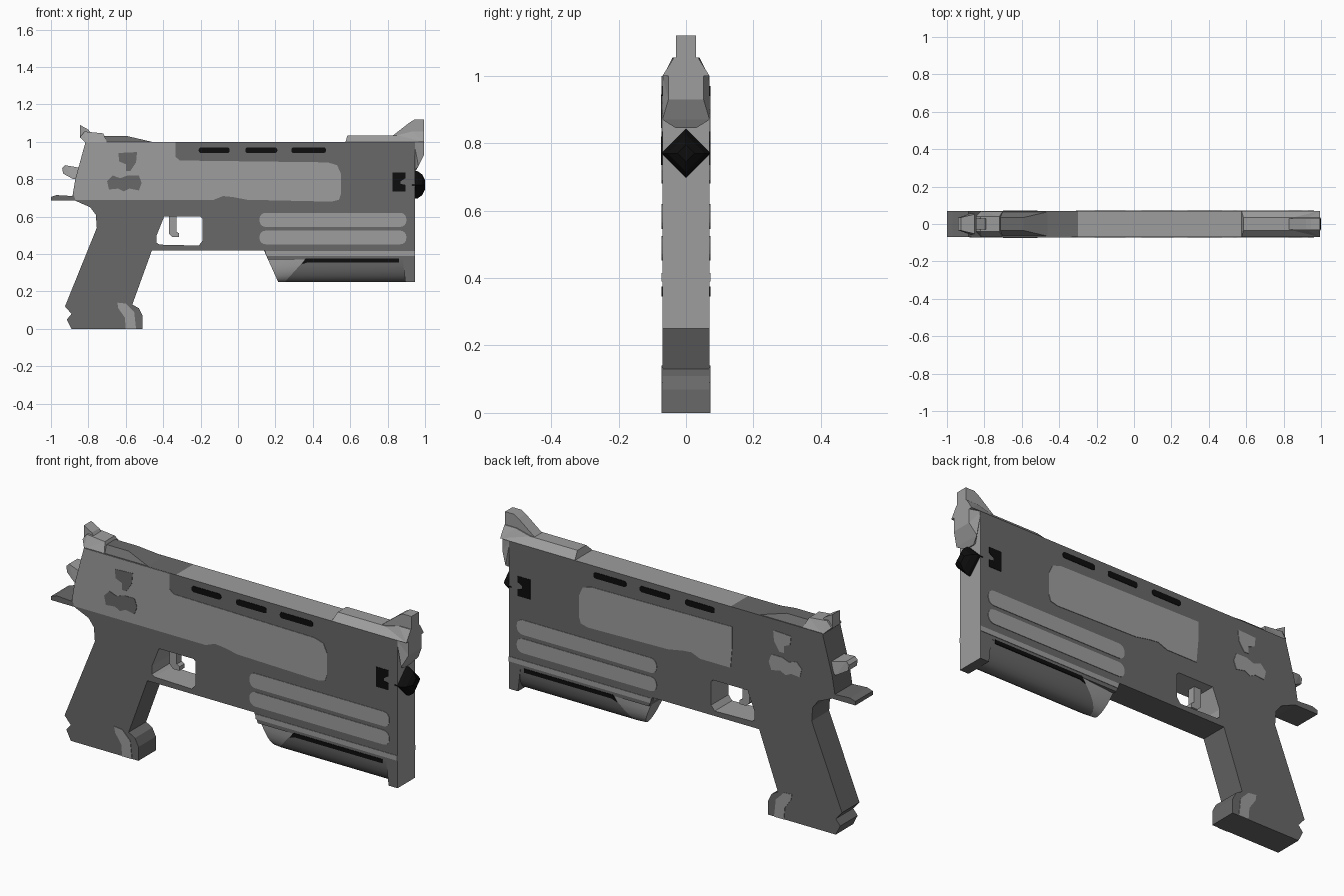
import bpy
import bmesh
import math
from mathutils import Vector

if "Cube" in bpy.data.objects:
    bpy.data.objects.remove(bpy.data.objects["Cube"], do_unlink=True)

HALF = 0.07  # half thickness of the body


def material(name, value):
    mat = bpy.data.materials.new(name)
    mat.use_nodes = True
    colour = (value, value, value, 1.0)
    mat.diffuse_color = colour
    shader = next(n for n in mat.node_tree.nodes if n.type == "BSDF_PRINCIPLED")
    shader.inputs["Base Color"].default_value = colour
    shader.inputs["Roughness"].default_value = 0.8
    return mat


DARK = material("dark grey", 0.14)
LIGHT = material("light grey", 0.34)
BLACK = material("black", 0.004)


def finish(bm, name, materials, rule=None):
    """Turn a bmesh into an object, colouring its faces by a rule."""
    bmesh.ops.recalc_face_normals(bm, faces=bm.faces)
    bm.normal_update()
    if rule:
        for face in bm.faces:
            face.material_index = rule(face.calc_center_median(), face.normal)
    mesh = bpy.data.meshes.new(name)
    bm.to_mesh(mesh)
    bm.free()
    for mat in materials:
        mesh.materials.append(mat)
    obj = bpy.data.objects.new(name, mesh)
    bpy.context.collection.objects.link(obj)
    return obj


def prism(name, loops, half, materials, rule=None, centre=0.0):
    """Extrude side outlines (the first solid, the others holes) across y.
    half is a number or a function of x and z, for tapered parts."""
    bm = bmesh.new()
    edges = []
    for loop in loops:
        verts = [bm.verts.new((x, 0, z)) for x, z in loop]
        edges += [bm.edges.new((a, b)) for a, b in zip(verts, verts[1:] + verts[:1])]
    bmesh.ops.triangle_fill(bm, edges=edges, use_beauty=True, normal=Vector((0, -1, 0)))
    near = list(bm.verts)
    made = bmesh.ops.extrude_face_region(bm, geom=list(bm.faces), use_keep_orig=True)
    far = [g for g in made["geom"] if isinstance(g, bmesh.types.BMVert)]
    for verts, sign in ((near, -1), (far, 1)):
        for v in verts:
            width = half(v.co.x, v.co.z) if callable(half) else half
            v.co.y = centre + sign * width
    return finish(bm, name, materials, rule)


def plate(name, outline, mat, sides=(-1, 1), lift=0.002):
    """Thin painted patch on one or both sides of the body."""
    for side in sides:
        label = name + ("_right" if side < 0 else "_left")
        prism(label, [outline], 0.002, [mat], centre=side * (HALF + lift - 0.0015))


def rounded(x0, x1, z0, z1, radius, steps=4):
    """Outline of a rectangle with round corners."""
    points = []
    corners = ((x1, z1, -1, -1), (x0, z1, 1, -1), (x0, z0, 1, 1), (x1, z0, -1, 1))
    for quarter, (x, z, dx, dz) in enumerate(corners):
        for step in range(steps + 1):
            angle = (quarter + step / steps) * math.pi / 2
            points.append((x + radius * (dx + math.cos(angle)),
                           z + radius * (dz + math.sin(angle))))
    return points


# Body: slide, frame, grip and rear tang in one slab, with the guard opening
body = [(-0.815, 1.0), (-0.3, 1.0), (0.945, 1.0), (0.945, 0.37), (0.16, 0.37),
        (0.14, 0.42), (-0.46, 0.42), (-0.565, 0.13), (-0.53, 0.11), (-0.51, 0.07),
        (-0.51, 0), (-0.89, 0), (-0.915, 0.05), (-0.89, 0.08), (-0.925, 0.12),
        (-0.755, 0.54), (-0.76, 0.61), (-0.79, 0.65), (-0.87, 0.685), (-1, 0.685),
        (-1, 0.705), (-0.97, 0.715), (-0.885, 0.71), (-0.87, 0.8)]
guard = [(-0.395, 0.6), (-0.2, 0.6), (-0.19, 0.59), (-0.19, 0.47), (-0.21, 0.445),
         (-0.42, 0.45), (-0.435, 0.46), (-0.435, 0.5)]


def body_colour(c, n):
    top = n.z > 0.9 and c.z > 0.98 and c.x > -0.3
    muzzle = n.x > 0.9 and c.x > 0.9
    opening = abs(n.y) < 0.5 and -0.44 < c.x < -0.18 and 0.44 < c.z < 0.61
    return int(top or muzzle or opening)


prism("body", [body, guard], HALF, [DARK, LIGHT], body_colour)

# Trigger
prism("trigger", [[(-0.37, 0.61), (-0.33, 0.61), (-0.33, 0.52), (-0.315, 0.51),
                   (-0.315, 0.49), (-0.35, 0.49), (-0.37, 0.51)]], 0.02, [LIGHT])

# Under-barrel housing: a rounded section lofted along x with a slanted nose
section = []
for step in range(13):
    angle = math.pi * step / 12
    section.append((HALF * math.cos(angle), 0.385 - 0.135 * math.sin(angle) ** 0.8))
section = [(HALF, 0.42)] + section + [(-HALF, 0.42)]
bm = bmesh.new()
rings = []
for start, slope, squeeze in ((0.215, -0.45, 0.7), (0.25, 0.9, 1), (0.9, 0, 1)):
    rings.append([bm.verts.new((start + slope * (z - 0.25), y * squeeze, z))
                  for y, z in section])
for a, b in zip(rings, rings[1:]):
    for i in range(len(section)):
        j = (i + 1) % len(section)
        bm.faces.new((a[i], a[j], b[j], b[i]))
bm.faces.new(rings[0])
bm.faces.new(rings[-1])
housing = finish(bm, "underbarrel_housing", [DARK, LIGHT],
                 lambda c, n: int(c.x < 0.34))
housing.data.shade_smooth()
housing.data.set_sharp_from_angle(angle=math.radians(35))

# Muzzle bracket closing the front of the housing
prism("muzzle_bracket", [[(0.88, 0.38), (0.945, 0.38), (0.945, 0.25), (0.895, 0.25)]],
      HALF, [DARK, LIGHT], lambda c, n: int(n.x > 0.9))

# Barrel tip: a four-sided stepped diamond
bm = bmesh.new()
rings = []
for x, radius in ((0.93, 0.073), (0.96, 0.073), (0.985, 0.055), (1.0, 0.025)):
    rings.append([bm.verts.new((x, radius * math.cos(k * math.pi / 2),
                                0.77 + radius * math.sin(k * math.pi / 2)))
                  for k in range(4)])
for a, b in zip(rings, rings[1:]):
    for i in range(4):
        bm.faces.new((a[i], a[i - 1], b[i - 1], b[i]))
bm.faces.new(rings[0])
bm.faces.new(rings[-1])
finish(bm, "barrel_tip", [BLACK])

# Front sight: tapered base, post and shroud above the barrel tip
prism("front_sight_base", [[(0.575, 1.0), (0.585, 1.035), (0.85, 1.035), (0.93, 1.055),
                            (0.995, 1.055), (0.995, 1.0)]],
      lambda x, z: HALF if z < 1.01 else 0.035, [LIGHT])
prism("front_sight_post", [[(0.8, 1.01), (0.83, 1.035), (0.92, 1.105), (0.945, 1.12),
                            (0.995, 1.12), (0.995, 1.01)]], 0.03, [LIGHT])
prism("front_sight_shroud", [[(0.94, 1.0), (0.995, 1.0), (0.995, 0.93), (0.965, 0.87),
                              (0.95, 0.845), (0.94, 0.845)]],
      lambda x, z: 0.03 if z < 0.86 else (HALF if x < 0.97 else 0.052), [LIGHT])

# Rear sight, ramp behind it and hammer
prism("rear_sight", [[(-0.815, 0.995), (-0.845, 1.025), (-0.82, 1.055), (-0.72, 1.045),
                      (-0.7, 0.995)]],
      lambda x, z: HALF if z < 1.0 else 0.04, [LIGHT])
prism("rear_sight_blade", [[(-0.845, 1.02), (-0.845, 1.09), (-0.8, 1.065),
                            (-0.775, 1.03)]], 0.03, [LIGHT])
prism("top_ramp", [[(-0.72, 0.995), (-0.72, 1.03), (-0.59, 1.03), (-0.44, 0.995)]],
      lambda x, z: HALF if z < 1.0 else 0.035, [DARK])
prism("hammer", [[(-0.94, 0.86), (-0.925, 0.875), (-0.84, 0.86), (-0.84, 0.81),
                  (-0.88, 0.8), (-0.935, 0.83)]],
      lambda x, z: 0.035 if x < -0.9 else 0.055, [LIGHT])

# Light slide panel: full length on the right, front part only on the left
panel_front = [(-0.31, 0.9), (0.48, 0.89), (0.53, 0.875), (0.55, 0.83), (0.55, 0.72),
               (0.54, 0.69), (0.5, 0.68), (0.05, 0.69), (-0.03, 0.705),
               (-0.08, 0.71), (-0.13, 0.69)]
panel_rear = [(-0.87, 0.69), (-0.88, 0.72), (-0.868, 0.8), (-0.815, 0.999),
              (-0.335, 0.999), (-0.335, 0.92)]
plate("slide_panel", panel_front + panel_rear, LIGHT, sides=(-1,))
plate("slide_panel", panel_front + [(-0.3, 0.69), (-0.31, 0.8)], LIGHT, sides=(1,))

# Worn patches near the rear of the slide
patch_top = [(-0.64, 0.94), (-0.54, 0.945), (-0.545, 0.89), (-0.575, 0.845),
             (-0.6, 0.845), (-0.6, 0.88), (-0.635, 0.895)]
patch_low = [(-0.7, 0.79), (-0.67, 0.82), (-0.63, 0.805), (-0.59, 0.82), (-0.53, 0.82),
             (-0.515, 0.78), (-0.53, 0.74), (-0.58, 0.75), (-0.61, 0.735),
             (-0.64, 0.75), (-0.69, 0.745)]
for label, outline in (("upper_patch", patch_top), ("lower_patch", patch_low)):
    plate(label, outline, DARK, sides=(-1,), lift=0.004)
    plate(label, outline, LIGHT, sides=(1,))

# Slots, stripes and markings on both sides
for number, (x0, x1) in enumerate(((-0.21, -0.045), (0.04, 0.21), (0.285, 0.47))):
    plate(f"vent_slot_{number}", rounded(x0, x1, 0.94, 0.97, 0.012), BLACK)
for label, z0, z1 in (("upper_stripe", 0.545, 0.62), ("lower_stripe", 0.452, 0.525)):
    plate(label, rounded(0.115, 0.9, z0, z1, 0.032), LIGHT)
plate("thin_stripe", [(0.15, 0.39), (0.945, 0.39), (0.945, 0.415), (0.15, 0.415)], LIGHT)
plate("muzzle_mark", [(0.825, 0.735), (0.825, 0.835), (0.895, 0.835), (0.895, 0.805),
                      (0.87, 0.79), (0.87, 0.775), (0.895, 0.77), (0.895, 0.735)], BLACK)
plate("rail_line", [(0.34, 0.345), (0.36, 0.375), (0.86, 0.375), (0.86, 0.355),
                    (0.37, 0.355)], BLACK)
plate("grip_stripe", [(-0.645, 0.14), (-0.6, 0.135), (-0.555, 0.09), (-0.545, 0),
                      (-0.6, 0), (-0.605, 0.06), (-0.64, 0.11)], LIGHT)
